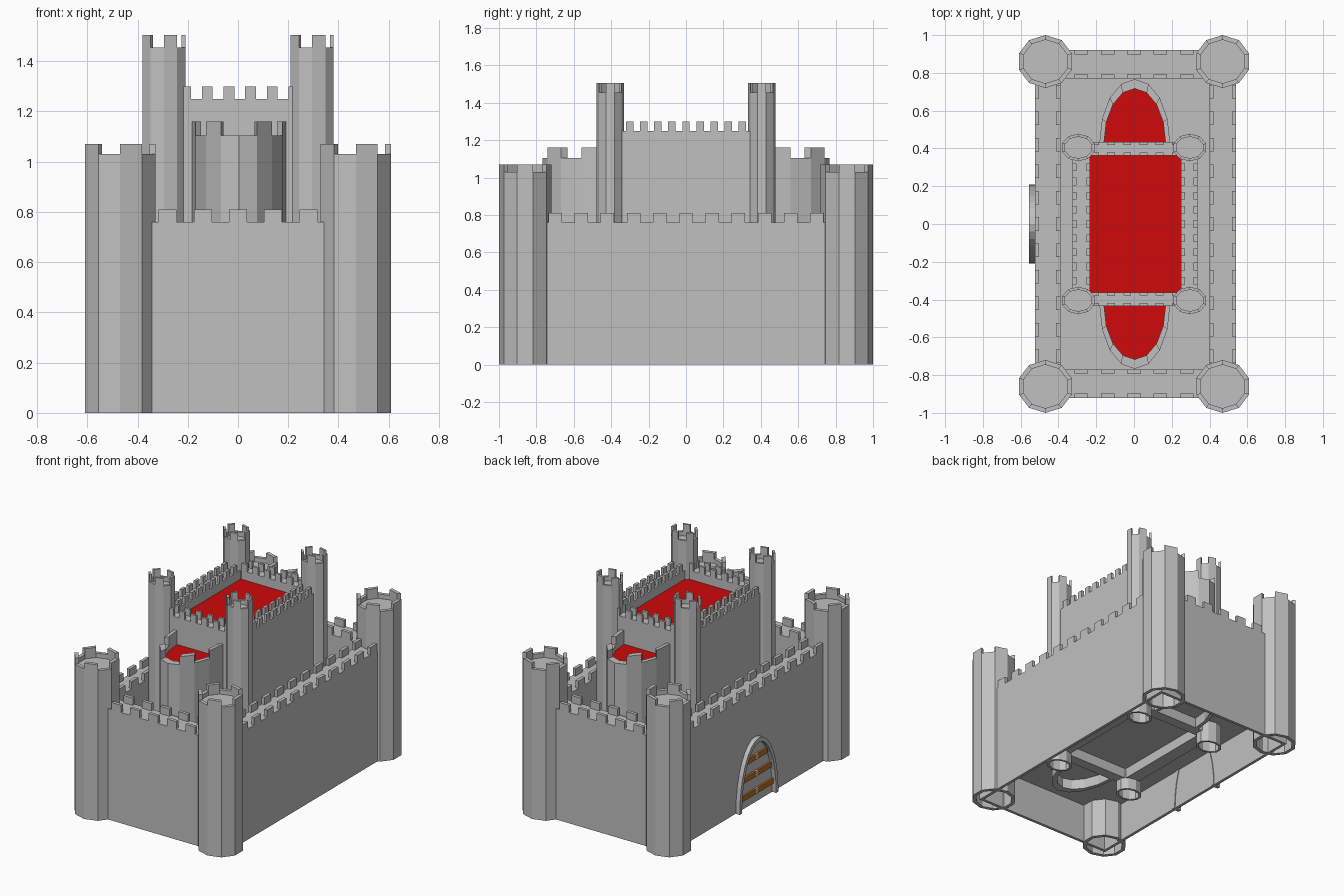
import bpy, bmesh, math

if "Cube" in bpy.data.objects:
    bpy.data.objects.remove(bpy.data.objects["Cube"])


def material(name, rgb):
    m = bpy.data.materials.new(name)
    m.diffuse_color = (*rgb, 1)
    m.use_nodes = True
    m.node_tree.nodes["Principled BSDF"].inputs["Base Color"].default_value = m.diffuse_color
    return m


STONE = material("grey stone", (0.53, 0.53, 0.53))
RED = material("red roof", (0.62, 0.003, 0.003))
WOOD = material("brown wood", (0.5, 0.16, 0.015))


def finish(bm, name, mat):
    bmesh.ops.recalc_face_normals(bm, faces=bm.faces)
    me = bpy.data.meshes.new(name)
    bm.to_mesh(me)
    bm.free()
    ob = bpy.data.objects.new(name, me)
    me.materials.append(mat)
    bpy.context.collection.objects.link(ob)
    return ob


def prism(bm, pts, z0, z1):
    """Closed upright prism over a flat outline."""
    lo = [bm.verts.new((x, y, z0)) for x, y in pts]
    hi = [bm.verts.new((x, y, z1)) for x, y in pts]
    bm.faces.new(lo[::-1])
    bm.faces.new(hi)
    n = len(pts)
    for i in range(n):
        j = (i + 1) % n
        bm.faces.new((lo[i], lo[j], hi[j], hi[i]))


def box(bm, x0, x1, y0, y1, z0, z1):
    prism(bm, [(x0, y0), (x1, y0), (x1, y1), (x0, y1)], z0, z1)


def shell(bm, outer, inner, z0, z1, closed=True):
    """Thick wall between two matching outlines."""
    rows = [[bm.verts.new((x, y, z)) for x, y in pts]
            for pts, z in ((outer, z0), (outer, z1), (inner, z1), (inner, z0))]
    n = len(outer)
    for r in range(4):
        a, b = rows[r], rows[(r + 1) % 4]
        for i in range(n if closed else n - 1):
            j = (i + 1) % n
            bm.faces.new((a[i], a[j], b[j], b[i]))
    if not closed:
        for k in (0, n - 1):
            bm.faces.new([r[k] for r in rows])


def arc(cx, cy, rx, ry, a0, step, n):
    return [(cx + rx * math.cos(math.radians(a0 + step * i)),
             cy + ry * math.sin(math.radians(a0 + step * i))) for i in range(n)]


def tower(name, cx, cy, rx, ry, z0, z_low, z_top, t):
    """Ten-sided hollow tower, every second side raised as a merlon."""
    bm = bmesh.new()
    out = arc(cx, cy, rx, ry, 270, 36, 10)
    inn = arc(cx, cy, rx - t, ry - t, 270, 36, 10)
    shell(bm, out, inn, z0, z_low)
    for i in range(0, 10, 2):
        prism(bm, [out[i], out[i + 1], inn[i + 1], inn[i]], z_low, z_top)
    prism(bm, arc(cx, cy, rx - t, ry - t, 270, 36, 10), z_low - 0.05, z_low - 0.03)
    finish(bm, name, STONE)


def wall(name, x0, x1, y0, y1, z0, z_low, z_top, pitch, width, count, thick, phase=0):
    """Wall with merlons along both long edges."""
    bm = bmesh.new()
    box(bm, x0, x1, y0, y1, z0, z_low)
    for i in range(count):
        c = (i - (count - 1) / 2) * pitch + phase
        a, b = c - width / 2, c + width / 2
        if y1 - y0 > x1 - x0:
            box(bm, x0, x0 + thick, a, b, z_low, z_top)
            box(bm, x1 - thick, x1, a, b, z_low, z_top)
        else:
            box(bm, a, b, y0, y0 + thick, z_low, z_top)
            box(bm, a, b, y1 - thick, y1, z_low, z_top)
    finish(bm, name, STONE)


FLOOR = 0.27

# Outer corner towers and keep towers
for sx, side in ((-1, "left"), (1, "right")):
    for sy, end in ((-1, "front"), (1, "back")):
        tower(f"outer_tower_{end}_{side}", sx * 0.469, sy * 0.86, 0.147, 0.14, 0, 1.03, 1.07, 0.025)
        tower(f"keep_tower_{end}_{side}", sx * 0.295, sy * 0.405, 0.09, 0.073, 0.12, 1.455, 1.505, 0.016)

# Outer walls with walkways
wall("outer_wall_left", -0.525, -0.39, -0.86, 0.86, FLOOR, 0.76, 0.81, 0.14, 0.072, 11, 0.022)
wall("outer_wall_right", 0.40, 0.54, -0.86, 0.86, FLOOR, 0.76, 0.81, 0.14, 0.072, 11, 0.022)
wall("outer_wall_front", -0.45, 0.45, -0.92, -0.77, FLOOR, 0.76, 0.81, 0.14, 0.072, 5, 0.022)
wall("outer_wall_back", -0.45, 0.45, 0.77, 0.92, FLOOR, 0.76, 0.81, 0.14, 0.072, 5, 0.022)

# Thin wall skirt below the courtyard floor
bm = bmesh.new()
shell(bm, [(-0.525, -0.92), (0.54, -0.92), (0.54, 0.92), (-0.525, 0.92)],
      [(-0.505, -0.9), (0.52, -0.9), (0.52, 0.9), (-0.505, 0.9)], 0, FLOOR)
finish(bm, "wall_skirt", STONE)

# Courtyard floor
bm = bmesh.new()
box(bm, -0.41, 0.42, -0.79, 0.79, FLOOR, FLOOR + 0.015)
finish(bm, "courtyard_floor", STONE)

# Keep walls
wall("keep_wall_left", -0.325, -0.232, -0.40, 0.40, 0.2, 1.25, 1.30, 0.075, 0.04, 9, 0.02)
wall("keep_wall_right", 0.25, 0.335, -0.40, 0.40, 0.2, 1.25, 1.30, 0.075, 0.04, 9, 0.02)
wall("keep_wall_front", -0.28, 0.28, -0.435, -0.362, 0.2, 1.25, 1.30, 0.0857, 0.042, 6, 0.016, 0.007)
wall("keep_wall_back", -0.28, 0.28, 0.362, 0.435, 0.2, 1.25, 1.30, 0.0857, 0.042, 6, 0.016, 0.007)

# Keep roof
bm = bmesh.new()
box(bm, -0.24, 0.26, -0.37, 0.37, 1.18, 1.19)
finish(bm, "keep_roof", RED)

# Rounded bays at both ends of the keep
for s, end in ((-1, "front"), (1, "back")):
    out = arc(0.004, s * 0.43, 0.187, s * 0.337, 0, 22.5, 9)
    inn = arc(0.004, s * 0.43, 0.163, s * 0.287, 0, 22.5, 9)
    bm = bmesh.new()
    shell(bm, out, inn, 0.2, 1.105, closed=False)
    for i in (0, 2, 5, 7):
        prism(bm, [out[i], out[i + 1], inn[i + 1], inn[i]], 1.105, 1.16)
    finish(bm, f"bay_wall_{end}", STONE)
    bm = bmesh.new()
    prism(bm, inn, 1.055, 1.065)
    finish(bm, f"bay_roof_{end}", RED)

# Gate arch frame on the left wall
bm = bmesh.new()
n = 17
rows = []
for x, ry, rz in ((-0.555, 0.21, 0.45), (-0.5, 0.21, 0.45), (-0.5, 0.185, 0.42), (-0.555, 0.185, 0.42)):
    rows.append([bm.verts.new((x, y, z)) for y, z in arc(0, 0, ry, rz, 0, 180 / (n - 1), n)])
for r in range(4):
    a, b = rows[r], rows[(r + 1) % 4]
    for i in range(n - 1):
        bm.faces.new((a[i], a[i + 1], b[i + 1], b[i]))
for k in (0, n - 1):
    bm.faces.new([r[k] for r in rows])
finish(bm, "gate_frame", STONE)

# Gate planks, split at the middle, cut to the arch width
bm = bmesh.new()
for z in (0.08, 0.20, 0.315):
    w = 0.187 * math.sqrt(1 - ((z + 0.018) / 0.42) ** 2)
    for a, b in ((-w, -0.01), (0.01, w)):
        box(bm, -0.538, -0.52, a, b, z - 0.018, z + 0.018)
finish(bm, "gate_planks", WOOD)

# Small stone clasps at the middle of the planks
bm = bmesh.new()
for z in (0.08, 0.20, 0.315):
    box(bm, -0.54, -0.52, -0.01, 0.01, z - 0.018, z + 0.018)
finish(bm, "gate_clasps", STONE)
